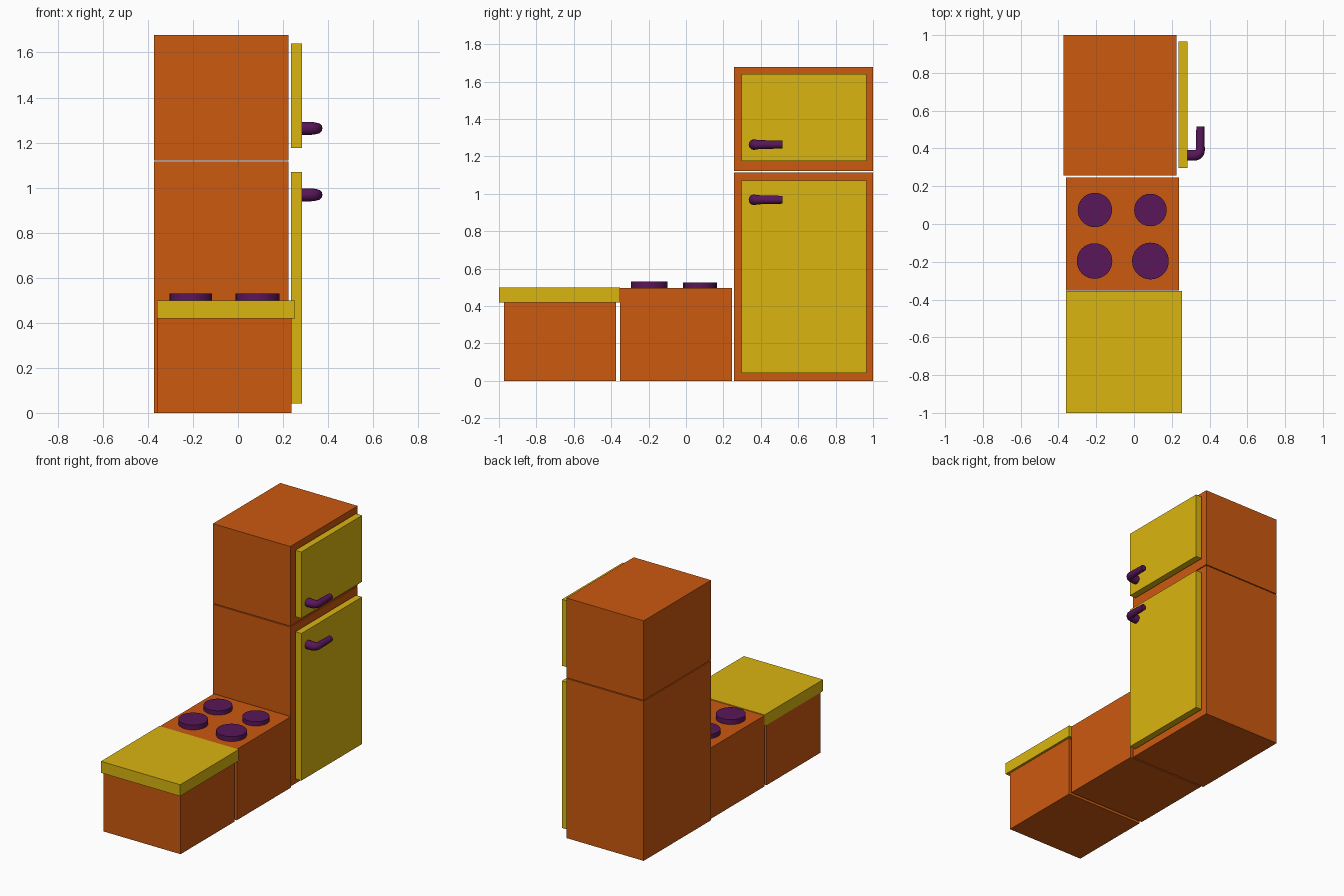
import bpy
from math import sin, cos, pi, radians

if "Cube" in bpy.data.objects:
    bpy.data.objects.remove(bpy.data.objects["Cube"])


def material(name, color):
    m = bpy.data.materials.new(name)
    m.diffuse_color = color
    m.use_nodes = True
    m.node_tree.nodes["Principled BSDF"].inputs["Base Color"].default_value = m.diffuse_color
    return m


ORANGE = material("orange", (0.60, 0.10, 0.005, 1))
YELLOW = material("yellow", (0.70, 0.46, 0.005, 1))
PURPLE = material("purple", (0.10, 0.008, 0.10, 1))


def box(name, x, y, z, mat):
    """Box from (min, max) ranges."""
    bpy.ops.mesh.primitive_cube_add(size=1, location=[sum(r) / 2 for r in (x, y, z)])
    ob = bpy.context.object
    ob.name = name
    ob.scale = [r[1] - r[0] for r in (x, y, z)]
    bpy.ops.object.transform_apply(location=False, rotation=False, scale=True)
    ob.data.materials.append(mat)
    return ob


def burner(name, x, y, r, top):
    bottom = 0.49
    bpy.ops.mesh.primitive_cylinder_add(vertices=48, radius=r, depth=top - bottom,
                                        location=(x, y, (top + bottom) / 2))
    ob = bpy.context.object
    ob.name = name
    ob.data.materials.append(PURPLE)
    bpy.ops.object.shade_smooth_by_angle(angle=radians(35))


def handle(name, z):
    """Bent bar: out of the door, round an elbow, then along y, tapering to the tip."""
    bend = 0.03
    cx, cy = 0.351 - bend, 0.364 + bend
    path = [(0.275, 0.364, 0.029)]
    for i in range(7):
        a = -pi / 2 + i * pi / 12
        path.append((cx + bend * cos(a), cy + bend * sin(a), 0.029 - 0.005 * i / 6))
    path.append((0.351, 0.517, 0.021))
    curve = bpy.data.curves.new(name, 'CURVE')
    curve.dimensions = '3D'
    curve.bevel_depth = 1.0
    curve.bevel_resolution = 4
    curve.use_fill_caps = True
    spline = curve.splines.new('POLY')
    spline.points.add(len(path) - 1)
    for p, (x, y, r) in zip(spline.points, path):
        p.co = (x, y, z, 1)
        p.radius = r
    ob = bpy.data.objects.new(name, curve)
    bpy.context.collection.objects.link(ob)
    bpy.ops.object.select_all(action='DESELECT')
    ob.select_set(True)
    bpy.context.view_layer.objects.active = ob
    bpy.ops.object.convert(target='MESH')
    ob = bpy.context.object
    ob.name = name
    ob.data.materials.clear()
    ob.data.materials.append(PURPLE)
    bpy.ops.object.shade_smooth_by_angle(angle=radians(40))


# Fridge: two stacked bodies, each with a door and a handle
for part, z, door_z, handle_z in (("fridge", (0.0, 1.115), (0.042, 1.07), 0.968),
                                  ("freezer", (1.121, 1.678), (1.176, 1.64), 1.263)):
    box(part + "_body", (-0.373, 0.225), (0.256, 1.0), z, ORANGE)
    box(part + "_door", (0.236, 0.283), (0.296, 0.966), door_z, YELLOW)
    handle(part + "_handle", handle_z)

# Stove with four burners
box("stove_body", (-0.36, 0.237), (-0.352, 0.247), (0.0, 0.496), ORANGE)
burner("burner_back_left", -0.207, 0.074, 0.091, 0.526)
burner("burner_back_right", 0.087, 0.074, 0.086, 0.526)
burner("burner_front_left", -0.209, -0.196, 0.094, 0.53)
burner("burner_front_right", 0.087, -0.196, 0.097, 0.53)

# Cabinet with overhanging worktop
box("cabinet_body", (-0.36, 0.237), (-0.973, -0.375), (0.0, 0.42), ORANGE)
box("worktop", (-0.36, 0.253), (-1.0, -0.354), (0.42, 0.5), YELLOW)
